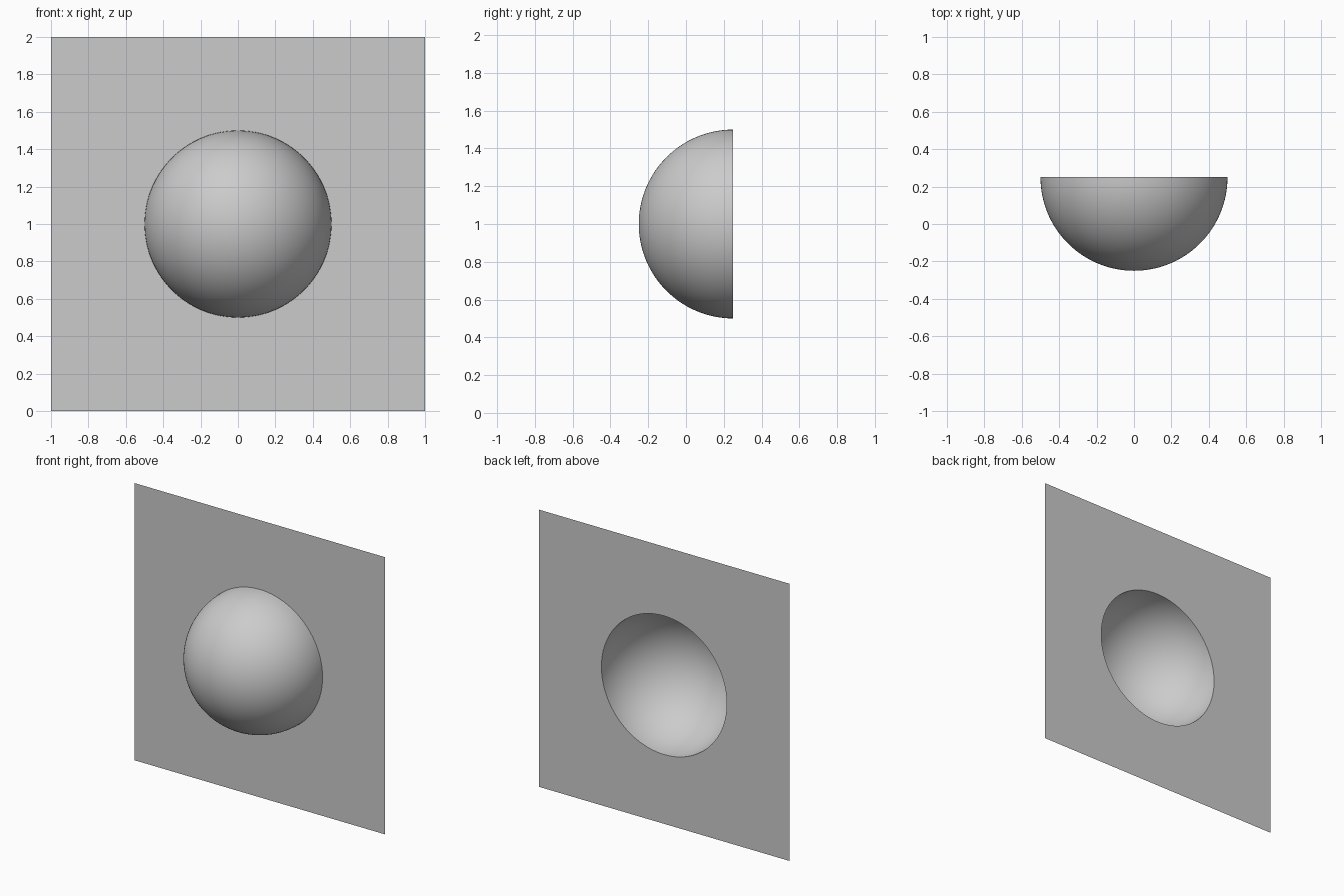
import bpy, bmesh
from math import sin, cos, pi

if "Cube" in bpy.data.objects:
    bpy.data.objects.remove(bpy.data.objects["Cube"])

SEG, RINGS = 128, 32          # divisions around and along the dome
R, Y0, Z0 = 0.5, 0.25, 1.0    # dome radius, panel plane, centre height
ANGLES = [2 * pi * i / SEG for i in range(SEG)]


def make_object(name, bm, smooth):
    for f in bm.faces:
        f.smooth = smooth
    mesh = bpy.data.meshes.new(name)
    bm.to_mesh(mesh)
    bm.free()
    obj = bpy.data.objects.new(name, mesh)
    bpy.context.collection.objects.link(obj)
    return obj


def ring(bm, radius, y):
    return [bm.verts.new((radius * cos(a), y, Z0 + radius * sin(a))) for a in ANGLES]


def bridge(bm, outer, inner):
    for i in range(SEG):
        j = (i + 1) % SEG
        bm.faces.new((outer[i], outer[j], inner[j], inner[i]))


# Dome: open hemisphere shell bulging to the front
bm = bmesh.new()
rings = [ring(bm, R * cos(t), Y0 - R * sin(t))
         for t in (pi / 2 * k / RINGS for k in range(RINGS))]
for outer, inner in zip(rings, rings[1:]):
    bridge(bm, outer, inner)
pole = bm.verts.new((0, Y0 - R, Z0))
for i in range(SEG):
    bm.faces.new((rings[-1][i], rings[-1][(i + 1) % SEG], pole))
make_object("dome", bm, True)

# Panel: thin square sheet with a round opening behind the dome
bm = bmesh.new()
square = []
for a in ANGLES:
    s = 1 / max(abs(cos(a)), abs(sin(a)))
    square.append(bm.verts.new((s * cos(a), Y0, Z0 + s * sin(a))))
bridge(bm, square, ring(bm, R, Y0))
make_object("panel", bm, False)
